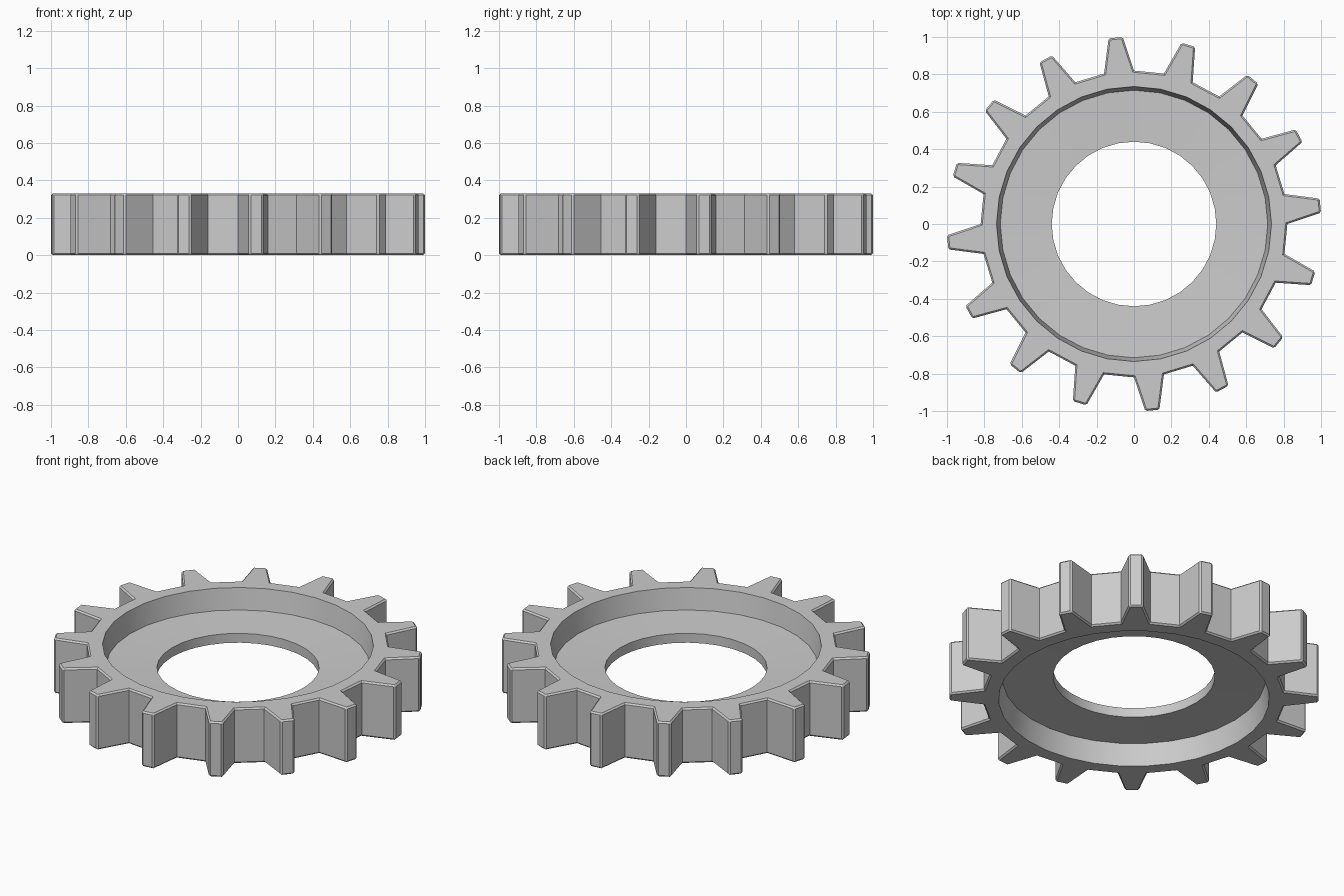
import bpy
import bmesh
from math import sin, cos, pi

if "Cube" in bpy.data.objects:
    bpy.data.objects.remove(bpy.data.objects["Cube"])

TEETH = 16
N = TEETH * 2      # ring sides; every second outer side carries a tooth
H = 0.33           # total height
ROOT = 0.82        # radius between the teeth
TIP = 1.001        # distance from the axis to the tooth tip face
TIP_HALF = 0.038   # half width of the tooth tip

# Closed cross-section (radius, z): hole wall, web, rim
section = [(0.44, 0.137), (0.44, 0.193), (0.715, 0.205), (0.735, H),
           (ROOT, H), (ROOT, 0.0), (0.735, 0.0), (0.715, 0.13)]
OUTER = 4          # section side that forms the outer wall

bm = bmesh.new()

# Ring body
rings = []
for i in range(N):
    a = 2 * pi * i / N
    rings.append([bm.verts.new((r * cos(a), r * sin(a), z)) for r, z in section])

bevel_edges = []


def edge(a, b):
    return bm.edges.get((a, b))


for i in range(N):
    p, q = rings[i], rings[(i + 1) % N]
    for j in range(len(section)):
        k = (j + 1) % len(section)
        if j == OUTER and i % 2 == 0:
            # Tapered tooth in place of the outer wall
            m = 2 * pi * (i + 0.5) / N
            tip = [bm.verts.new((TIP * cos(m) - s * TIP_HALF * sin(m),
                                 TIP * sin(m) + s * TIP_HALF * cos(m), z))
                   for s, z in ((-1, H), (1, H), (1, 0), (-1, 0))]
            base = [p[j], q[j], q[k], p[k]]
            bm.faces.new(tip)
            for n in range(4):
                o = (n + 1) % 4
                bm.faces.new((base[n], base[o], tip[o], tip[n]))
                bevel_edges += [edge(tip[n], tip[o]), edge(base[n], tip[n])]
        else:
            bm.faces.new((p[j], q[j], q[k], p[k]))
            if j == OUTER:
                bevel_edges += [edge(p[j], q[j]), edge(p[k], q[k])]

bmesh.ops.recalc_face_normals(bm, faces=bm.faces[:])

# Small chamfer along the toothed outline and the tips
bmesh.ops.bevel(bm, geom=bevel_edges, offset=0.009, offset_type='OFFSET',
                segments=1, profile=0.5, affect='EDGES', clamp_overlap=True)
bmesh.ops.recalc_face_normals(bm, faces=bm.faces[:])

mesh = bpy.data.meshes.new("gear_wheel")
bm.to_mesh(mesh)
bm.free()
gear = bpy.data.objects.new("gear_wheel", mesh)
bpy.context.collection.objects.link(gear)

# Smooth round surfaces, crisp edges
bpy.context.view_layer.objects.active = gear
gear.select_set(True)
bpy.ops.object.shade_smooth_by_angle(angle=pi / 6)
